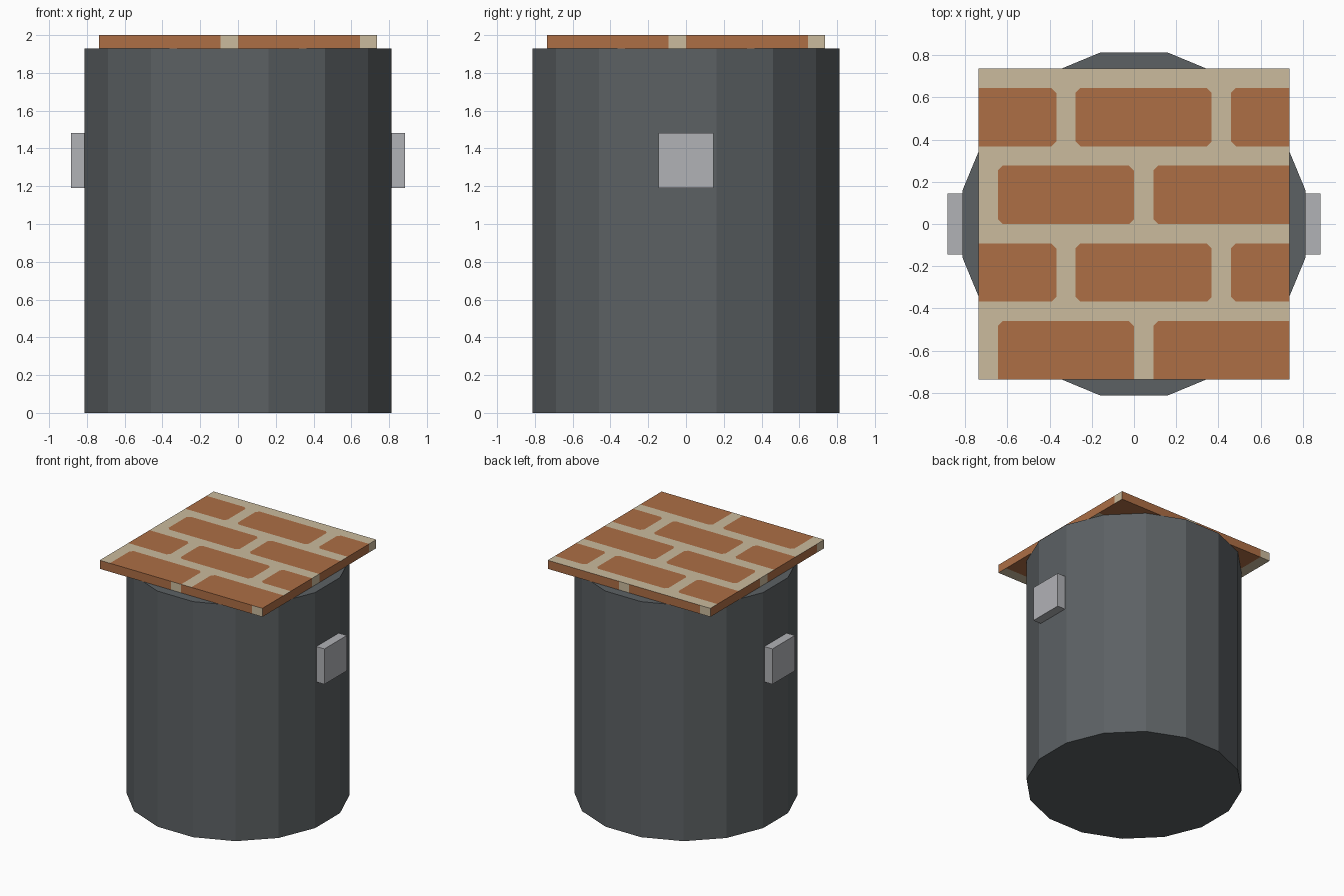
import bpy, bmesh, math
from mathutils import Matrix, Vector

cube = bpy.data.objects.get("Cube")
if cube:
    bpy.data.objects.remove(cube, do_unlink=True)


def material(name, rgb):
    """Flat material from an 8-bit sRGB colour."""
    lin = [((c / 255 + 0.055) / 1.055) ** 2.4 for c in rgb]
    m = bpy.data.materials.new(name)
    m.use_nodes = True
    m.diffuse_color = (*lin, 1)
    m.node_tree.nodes["Principled BSDF"].inputs["Base Color"].default_value = (*lin, 1)
    return m


DARK = material("dark grey", (92, 97, 100))
LIGHT = material("light grey", (177, 178, 182))
MORTAR = material("sand mortar", (203, 187, 157))
BRICK = material("orange brick", (173, 110, 69))


def finish(name, bm, *mats):
    mesh = bpy.data.meshes.new(name)
    bm.to_mesh(mesh)
    bm.free()
    for m in mats:
        mesh.materials.append(m)
    obj = bpy.data.objects.new(name, mesh)
    bpy.context.collection.objects.link(obj)
    return obj


# Barrel: sixteen flat sides, one facing each axis
TOP_Z = 1.93
bm = bmesh.new()
radius = 0.812 / math.cos(math.pi / 16)
bmesh.ops.create_cone(bm, cap_ends=True, segments=16, radius1=radius, radius2=radius,
                      depth=TOP_Z, matrix=Matrix.Translation((0, 0, TOP_Z / 2))
                      @ Matrix.Rotation(math.pi / 16, 4, 'Z'))
finish("barrel", bm, DARK)

# Side blocks, seated slightly into the barrel
for name, side in (("left_handle", 1), ("right_handle", -1)):
    bm = bmesh.new()
    bmesh.ops.create_cube(bm, size=1, matrix=Matrix.Translation((side * 0.842, 0, 1.336))
                          @ Matrix.Diagonal((0.086, 0.29, 0.29, 1)))
    finish(name, bm, LIGHT)

# Brick lid: the pattern sits on a 16 x 16 unit layout
HALF = 0.737
U = HALF / 8
THICK = 2.0 - TOP_Z
CHAMFER = 0.25
bm = bmesh.new()


def face(points, matrix, mat):
    f = bm.faces.new([bm.verts.new(matrix @ Vector((x * U - HALF, y * U - HALF, 0)))
                      for x, y in points])
    f.material_index = mat


def rect(x0, y0, x1, y1, matrix, mat):
    face([(x0, y0), (x1, y0), (x1, y1), (x0, y1)], matrix, mat)


def brick(x0, y0, x1, y1, matrix):
    """Brick with cut corners, except where it runs off the lid's edge."""
    outline = []
    corners = [(x0, y0, 1, 1), (x1, y0, -1, 1), (x1, y1, -1, -1), (x0, y1, 1, -1)]
    for x, y, dx, dy in corners:
        if x in (0, 16) or y in (0, 16):
            outline.append((x, y))
            continue
        along_x, along_y = (x + dx * CHAMFER, y), (x, y + dy * CHAMFER)
        pair = [along_y, along_x] if dx == dy else [along_x, along_y]
        outline += pair
        face([(x, y), pair[1], pair[0]], matrix, 0)
    face(outline, matrix, 1)


def brick_panel(matrix):
    for row in range(4):
        y = row * 4
        spans = [(1, 8), (9, 16)] if row % 2 == 0 else [(0, 4), (5, 12), (13, 16)]
        gaps = [(0, 1), (8, 9)] if row % 2 == 0 else [(4, 5), (12, 13)]
        for a, b in spans:
            brick(a, y, b, y + 3, matrix)
        for a, b in gaps:
            rect(a, y, b, y + 3, matrix, 0)
        rect(0, y + 3, 16, y + 4, matrix, 0)


# Upper face, and the same pattern turned over for the underside
up = Matrix.Translation((0, 0, THICK / 2))
brick_panel(up)
brick_panel(Matrix.Rotation(math.pi, 4, 'X') @ up)

# Four edges: brick, joint, brick, joint
for k in range(4):
    turn = Matrix.Rotation(k * math.pi / 2, 4, 'Z')
    for a, b, mat in ((0, 7, 1), (7, 8, 0), (8, 15, 1), (15, 16, 0)):
        xa, xb = a * U - HALF, b * U - HALF
        h = THICK / 2
        f = bm.faces.new([bm.verts.new(turn @ Vector((x, -HALF, z)))
                          for x, z in ((xa, -h), (xb, -h), (xb, h), (xa, h))])
        f.material_index = mat
bmesh.ops.remove_doubles(bm, verts=bm.verts[:], dist=0.0001)
lid = finish("brick_lid", bm, MORTAR, BRICK)
lid.location.z = TOP_Z + THICK / 2
